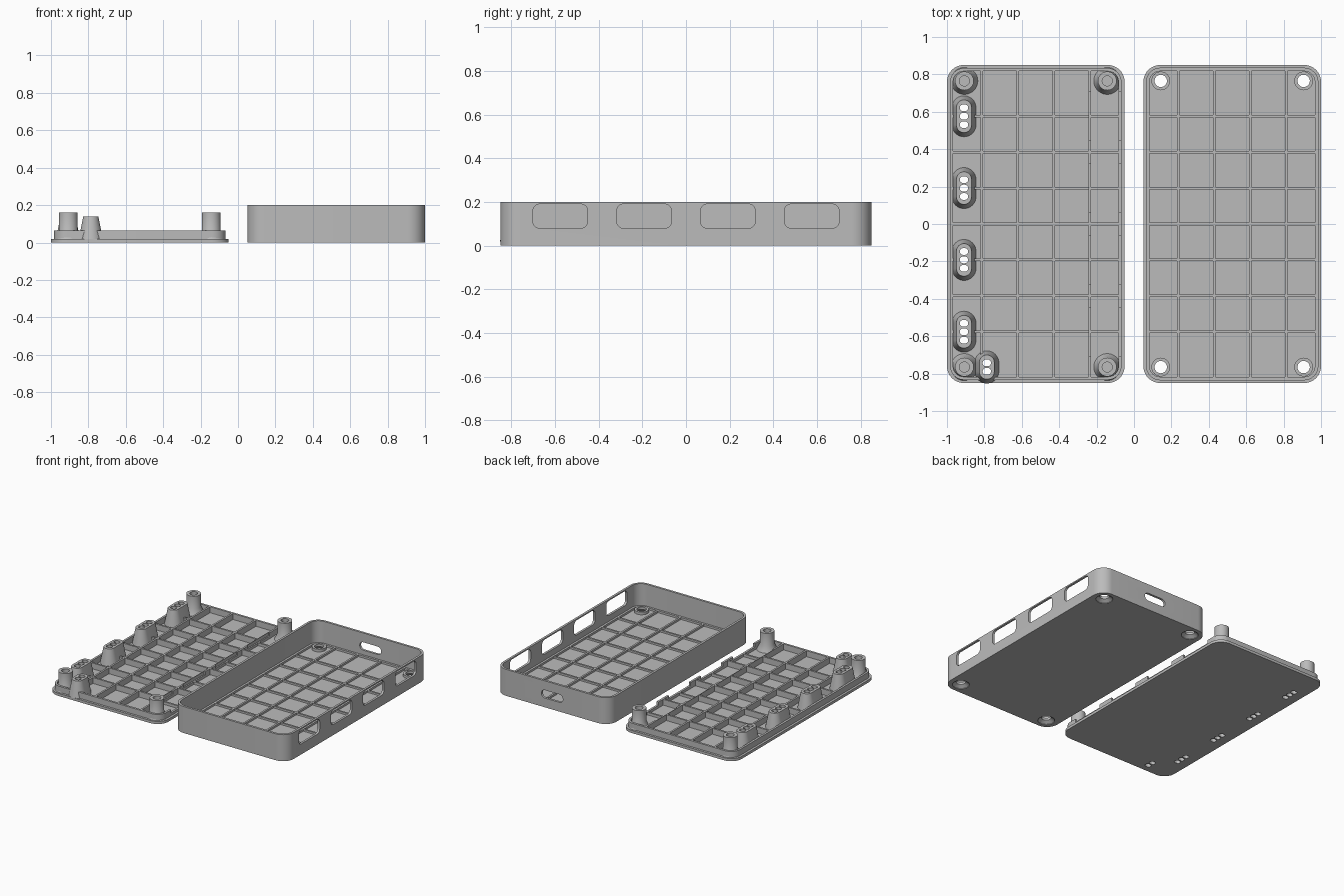
import bpy, bmesh
from math import sin, cos, pi, radians
from mathutils import Matrix

if "Cube" in bpy.data.objects:
    bpy.data.objects.remove(bpy.data.objects["Cube"])

grey = bpy.data.materials.new("plain grey")
grey.use_nodes = True
COLOUR = (0.5, 0.5, 0.5, 1)
grey.diffuse_color = COLOUR
grey.node_tree.nodes["Principled BSDF"].inputs["Base Color"].default_value = COLOUR

W, L, R = 0.95, 1.7, 0.09       # footprint and corner radius
WALL = 0.017
LID_X, BOX_X = -0.525, 0.525
STEP = 0.192                    # rib spacing
ALONG_X = Matrix(((0, 0, 1), (1, 0, 0), (0, 1, 0))).to_4x4()
ALONG_Y = Matrix(((1, 0, 0), (0, 0, 1), (0, 1, 0))).to_4x4()


def outline(cx, cy, w, l, r, z, seg=10):
    """Rounded rectangle; a full radius gives a circle or a stadium."""
    r = min(r, w / 2, l / 2)
    pts = []
    for i, (sx, sy) in enumerate(((1, 1), (-1, 1), (-1, -1), (1, -1))):
        for k in range(seg + 1):
            a = (i + k / seg) * pi / 2
            pts.append((cx + sx * (w / 2 - r) + r * cos(a),
                        cy + sy * (l / 2 - r) + r * sin(a), z))
    return pts


def loft(bm, cx, cy, sections, matrix=Matrix()):
    """Closed solid through (width, length, radius, height) sections."""
    rings = [[bm.verts.new(matrix @ Matrix.Translation(p).to_translation())
              for p in outline(cx, cy, w, l, r, z)] for w, l, r, z in sections]
    faces = [bm.faces.new(rings[0][::-1]), bm.faces.new(rings[-1])]
    n = len(rings[0])
    for a, b in zip(rings, rings[1:]):
        for i in range(n):
            j = (i + 1) % n
            faces.append(bm.faces.new((a[i], a[j], b[j], b[i])))
    new_verts = [v for ring in rings for v in ring]
    bmesh.ops.remove_doubles(bm, verts=new_verts, dist=1e-5)
    bmesh.ops.recalc_face_normals(bm, faces=[f for f in faces if f.is_valid])


def block(bm, x0, x1, y0, y1, z0, z1):
    m = Matrix.LocRotScale(((x0 + x1) / 2, (y0 + y1) / 2, (z0 + z1) / 2),
                           None, (x1 - x0, y1 - y0, z1 - z0))
    bmesh.ops.create_cube(bm, size=1, matrix=m)


def finish(name, bm):
    mesh = bpy.data.meshes.new(name)
    bm.to_mesh(mesh)
    bm.free()
    mesh.materials.append(grey)
    ob = bpy.data.objects.new(name, mesh)
    bpy.context.collection.objects.link(ob)
    return ob


def solid(name, cx, cy, sections):
    bm = bmesh.new()
    loft(bm, cx, cy, sections)
    return finish(name, bm)


def cut(ob, *cutters):
    for c in cutters:
        mod = ob.modifiers.new("cut", "BOOLEAN")
        mod.operation, mod.solver, mod.object = "DIFFERENCE", "EXACT", c
    dg = bpy.context.evaluated_depsgraph_get()
    mesh = bpy.data.meshes.new_from_object(ob.evaluated_get(dg))
    ob.modifiers.clear()
    ob.data = mesh


def ribs(prefix, cx, z0, z1):
    """Grid of floor ribs, long ones and cross ones."""
    t, hw, hl = 0.007, W / 2 - 0.025, L / 2 - 0.025
    long_bm, cross_bm = bmesh.new(), bmesh.new()
    for i in (-1.5, -0.5, 0.5, 1.5):
        x = cx + i * STEP
        block(long_bm, x - t, x + t, -hl, hl, z0, z1)
    for i in range(-3, 4):
        y = i * STEP
        block(cross_bm, cx - hw, cx + hw, y - t, y + t, z0, z1 - 0.0005)
    return finish(prefix + "_long_ribs", long_bm), finish(prefix + "_cross_ribs", cross_bm)


def inset(d, z):
    return (W - 2 * d, L - 2 * d, R - d, z)


def disc(r, z):
    return (2 * r, 2 * r, r, z)


corners = [(sx * 0.382, sy * 0.765) for sx in (-1, 1) for sy in (-1, 1)]
port_ys = [i * STEP for i in (-3, -1, 1, 3)]
parts, cutters = [], []

# --- box shell, with side windows, back slot and screw holes ---
box = solid("box_shell", BOX_X, 0, [inset(0, 0), inset(0, 0.2)])
cavity = solid("cavity_cutter", BOX_X, 0, [inset(WALL, 0.02), inset(WALL, 0.3)])
bm = bmesh.new()
for y in port_ys:
    loft(bm, y, 0.135, [(0.25, 0.11, 0.03, 0.9), (0.25, 0.11, 0.03, 1.1)], ALONG_X)
loft(bm, BOX_X, 0.1, [(0.18, 0.06, 0.03, 0.75), (0.18, 0.06, 0.03, 0.95)], ALONG_Y)
openings = finish("opening_cutter", bm)
bm = bmesh.new()
for x, y in corners:
    loft(bm, BOX_X + x, y, [disc(0.058, -0.02), disc(0.058, 0.004),
                            disc(0.033, 0.022), disc(0.033, 0.1)])
screws = finish("screw_cutter", bm)
cut(box, cavity, openings, screws)

# --- box floor frame, ribs and screw bosses ---
frame = solid("box_floor_frame", BOX_X, 0, [inset(0.01, 0.015), inset(0.01, 0.035)])
frame_hole = solid("frame_cutter", BOX_X, 0, [inset(0.033, 0), inset(0.033, 0.1)])
cut(frame, frame_hole)
parts += [box, frame, *ribs("box", BOX_X, 0.015, 0.0345)]
bm = bmesh.new()
for x, y in corners:
    loft(bm, BOX_X + x, y, [disc(0.05, 0.019), disc(0.05, 0.04)])
bosses = finish("box_screw_bosses", bm)
cut(bosses, screws)
parts.append(bosses)

# --- lid plate, lip and ribs ---
plate = solid("lid_plate", LID_X, 0, [inset(0, 0), inset(0, 0.02)])
lip = solid("lid_lip", LID_X, 0, [inset(WALL, 0.018), inset(WALL, 0.065)])
lip_hole = solid("lip_cutter", LID_X, 0, [inset(0.033, 0), inset(0.033, 0.1)])
long_ribs, cross_ribs = ribs("lid", LID_X, 0.018, 0.0645)

# recesses under the port modules
bm = bmesh.new()
for y in port_ys:
    block(bm, -0.24, -0.04, y - 0.13, y + 0.13, 0.04, 0.1)
recess = finish("recess_cutter", bm)

# --- tapered pads with wire holes ---
pads = [(-0.909, y, 3) for y in port_ys] + [(-0.787, -0.765, 2)]
pad_bm, wire_bm = bmesh.new(), bmesh.new()
for x, y, n in pads:
    extra = 0.045 * (n - 1)
    loft(pad_bm, x, y, [(0.13, 0.13 + extra, 0.065, 0.018),
                        (0.08, 0.085 + extra, 0.04, 0.14)])
    for k in range(n):
        hy = y + (k - (n - 1) / 2) * 0.045
        loft(wire_bm, x, hy, [(0.045, 0.036, 0.018, -0.05), (0.045, 0.036, 0.018, 0.2)])
wire_pads = finish("wire_pads", pad_bm)
wires = finish("wire_cutter", wire_bm)

# --- flared screw posts with blind holes ---
bm, hole_bm = bmesh.new(), bmesh.new()
for x, y in corners:
    loft(bm, LID_X + x, y, [disc(0.073, 0.018), disc(0.05, 0.065), disc(0.05, 0.16)])
    loft(hole_bm, LID_X + x, y, [disc(0.027, 0.04), disc(0.027, 0.2)])
posts = finish("screw_posts", bm)
post_holes = finish("post_cutter", hole_bm)

cut(plate, wires)
cut(lip, lip_hole, recess)
cut(long_ribs, recess, wires)
cut(cross_ribs, recess, wires)
cut(wire_pads, wires)
cut(posts, post_holes)
parts += [plate, lip, long_ribs, cross_ribs, wire_pads, posts]

# --- remove the cutters and shade ---
for c in (cavity, openings, screws, frame_hole, lip_hole, recess, wires, post_holes):
    bpy.data.objects.remove(c)
for ob in bpy.context.scene.objects:
    ob.select_set(ob in parts)
bpy.context.view_layer.objects.active = box
bpy.ops.object.shade_smooth_by_angle(angle=radians(30))
